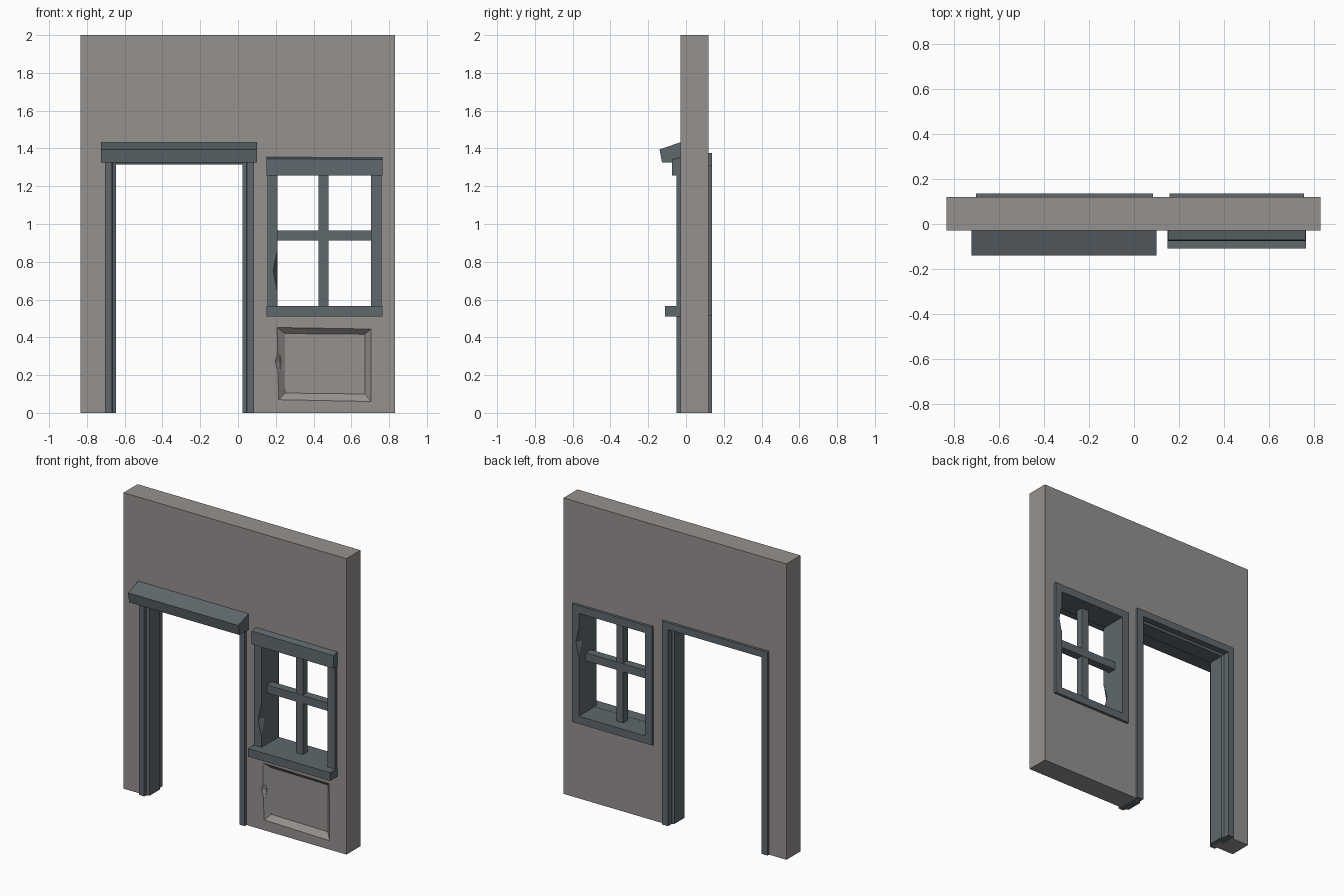
import bpy, bmesh
from mathutils import Vector

if "Cube" in bpy.data.objects:
    bpy.data.objects.remove(bpy.data.objects["Cube"])


def material(name, rgb):
    m = bpy.data.materials.new(name)
    m.diffuse_color = (*rgb, 1)
    m.use_nodes = True
    m.node_tree.nodes["Principled BSDF"].inputs["Base Color"].default_value = m.diffuse_color
    return m


PLASTER = material("warm grey plaster", (0.30, 0.285, 0.275))
TRIM = material("slate painted wood", (0.115, 0.14, 0.155))


def finish(name, bm, mat):
    bmesh.ops.recalc_face_normals(bm, faces=bm.faces)
    me = bpy.data.meshes.new(name)
    bm.to_mesh(me)
    bm.free()
    me.materials.append(mat)
    ob = bpy.data.objects.new(name, me)
    bpy.context.collection.objects.link(ob)
    return ob


def hull(name, pts, mat):
    bm = bmesh.new()
    for p in pts:
        bm.verts.new(p)
    bmesh.ops.convex_hull(bm, input=bm.verts[:])
    return finish(name, bm, mat)


def box(name, x0, x1, y0, y1, z0, z1, mat):
    return hull(name, [(x, y, z) for x in (x0, x1) for y in (y0, y1) for z in (z0, z1)], mat)


def chip(c, r, mat):
    # octahedral nick used as a cutter
    c = Vector(c)
    pts = []
    for i in range(3):
        for s in (-1, 1):
            v = c.copy()
            v[i] += s * r[i]
            pts.append(v)
    return hull("nick_cutter", pts, mat)


def cut(ob, cutters):
    for c in cutters:
        c.hide_render = True
        m = ob.modifiers.new("cut", 'BOOLEAN')
        m.operation = 'DIFFERENCE'
        m.solver = 'EXACT'
        m.object = c
        bpy.context.view_layer.objects.active = ob
        bpy.ops.object.modifier_apply(modifier=m.name)
        bpy.data.objects.remove(c)


def sweep(name, profile, path, closed, mat):
    # profile points are (outward offset, y); path(d) gives the offset x,z outline
    bm = bmesh.new()
    loops = [[bm.verts.new((x, y, z)) for x, z in path(d)] for d, y in profile]
    n, k = len(loops), len(loops[0])
    for i in range(n):
        a, b = loops[i], loops[(i + 1) % n]
        for j in range(k if closed else k - 1):
            q = (j + 1) % k
            bm.faces.new((a[j], a[q], b[q], b[j]))
    if not closed:
        bm.faces.new([l[0] for l in loops])
        bm.faces.new([l[-1] for l in loops])
    return finish(name, bm, mat)


def door_path(d):
    l, r, t = -0.645 - d, 0.025 + d, 1.315 + d
    return [(l, 0), (l, t), (r, t), (r, 0)]


def window_path(d):
    l, r, b, t = 0.21 - d, 0.705 + d, 0.565 - d, 1.26 + d
    return [(l, b), (l, t), (r, t), (r, b)]


# Wall with door opening, window opening and bevelled sunken panel
wall = box("wall", -0.835, 0.832, -0.03, 0.12, 0, 2, PLASTER)
door_hole = box("door_cutter", -0.675, 0.055, -0.3, 0.3, -0.2, 1.345, PLASTER)
window_hole = box("window_cutter", 0.185, 0.73, -0.3, 0.3, 0.54, 1.285, PLASTER)
outer = [(0.207, 0.452), (0.703, 0.444), (0.705, 0.06), (0.215, 0.07)]
inner = [(0.25, 0.42), (0.672, 0.416), (0.672, 0.10), (0.25, 0.105)]
panel = hull("panel_cutter",
             [(x, -0.03, z) for x, z in outer] + [(x, -0.05, z) for x, z in outer]
             + [(x, 0.0, z) for x, z in inner], PLASTER)
cut(wall, [door_hole, window_hole, panel,
           chip((0.222, -0.03, 0.27), (0.025, 0.02, 0.09), PLASTER)])

# Stepped door frame swept up, over and down
sweep("door_frame",
      [(0.06, -0.05), (0.022, -0.05), (0.02, -0.03), (0, -0.022), (0, 0.088),
       (0.014, 0.095), (0.014, 0.137), (0.06, 0.137)], door_path, False, TRIM)

# Door lintel with sloping top
section = [(-0.028, 1.433), (-0.14, 1.395), (-0.127, 1.325), (-0.028, 1.325)]
hull("door_lintel", [(x, y, z) for x in (-0.725, 0.1) for y, z in section], TRIM)

# Window frame with two nicks in its edges
frame = sweep("window_frame", [(0.055, -0.05), (0, -0.05), (0, 0.137), (0.052, 0.137)],
              window_path, True, TRIM)
cut(frame, [chip((0.207, -0.048, 0.75), (0.022, 0.04, 0.11), TRIM),
            chip((0.708, 0.135, 1.06), (0.02, 0.04, 0.1), TRIM)])

# Window header and sill
hull("window_header", [(x, y, z) for x, zt in ((0.152, 1.355), (0.765, 1.352))
                       for y, z in ((-0.028, zt), (-0.072, zt - 0.01),
                                    (-0.075, 1.257), (-0.028, 1.257))], TRIM)
box("window_sill", 0.15, 0.766, -0.11, -0.028, 0.511, 0.566, TRIM)

# Glazing bars
box("upright_bar", 0.427, 0.478, 0.01, 0.062, 0.555, 1.27, TRIM)
box("cross_bar", 0.2, 0.715, 0.008, 0.064, 0.912, 0.966, TRIM)
